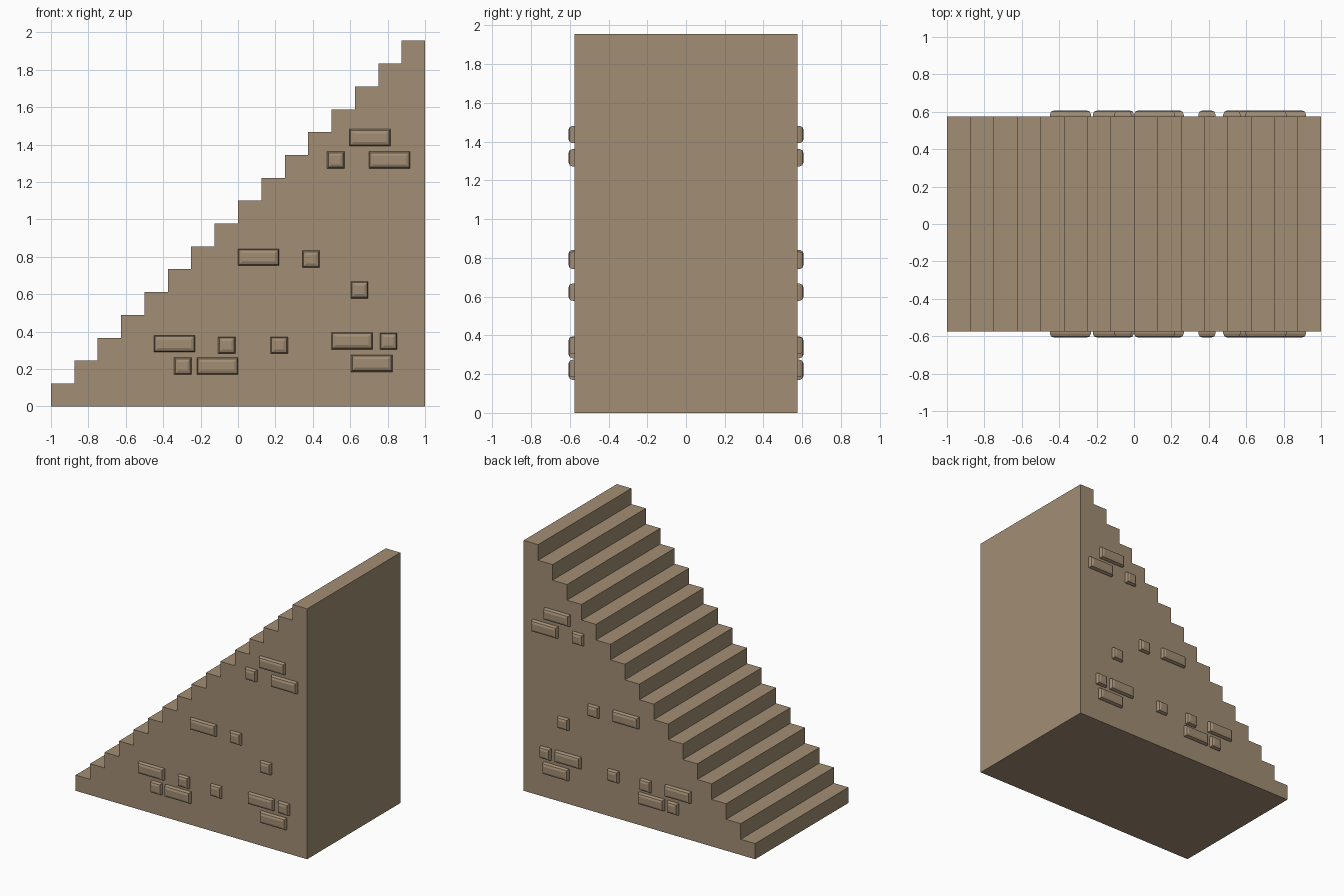
import bpy
import bmesh

cube = bpy.data.objects.get("Cube")
if cube:
    bpy.data.objects.remove(cube, do_unlink=True)

STEPS, LENGTH, HEIGHT, HALF_WIDTH = 16, 2.0, 1.955, 0.575
RUN, RISE = LENGTH / STEPS, HEIGHT / STEPS
BRICK_HEIGHT, PROUD, SUNK = 0.09, 0.032, 0.03

stone = bpy.data.materials.new("sandstone")
stone.use_nodes = True
stone.diffuse_color = (0.36, 0.27, 0.175, 1)
bsdf = stone.node_tree.nodes["Principled BSDF"]
bsdf.inputs["Base Color"].default_value = stone.diffuse_color
bsdf.inputs["Roughness"].default_value = 0.9


def add_object(name, bm):
    bmesh.ops.recalc_face_normals(bm, faces=bm.faces[:])
    mesh = bpy.data.meshes.new(name)
    bm.to_mesh(mesh)
    bm.free()
    mesh.materials.append(stone)
    obj = bpy.data.objects.new(name, mesh)
    bpy.context.collection.objects.link(obj)
    return obj


# Solid staircase: stepped side profile extruded across the width
profile = [(LENGTH / 2, 0), (-LENGTH / 2, 0)]
for i in range(STEPS):
    x = -LENGTH / 2 + i * RUN
    z = (i + 1) * RISE
    profile += [(x, z), (x + RUN, z)]
bm = bmesh.new()
side = bm.faces.new([bm.verts.new((x, -HALF_WIDTH, z)) for x, z in profile])
extruded = bmesh.ops.extrude_face_region(bm, geom=[side], use_keep_orig=True)
moved = [v for v in extruded["geom"] if isinstance(v, bmesh.types.BMVert)]
bmesh.ops.translate(bm, verts=moved, vec=(0, 2 * HALF_WIDTH, 0))
add_object("staircase", bm)


# Raised brick with chamfered outer edges, mirrored to the back wall
def brick(name, x, z, width):
    bm = bmesh.new()
    bmesh.ops.create_cube(bm, size=1)
    bmesh.ops.scale(bm, verts=bm.verts, vec=(width, PROUD + SUNK, BRICK_HEIGHT))
    outer = [e for e in bm.edges if all(v.co.y < 0 for v in e.verts)]
    bmesh.ops.bevel(bm, geom=outer, offset=0.022, segments=2, profile=0.5,
                    affect='EDGES', clamp_overlap=True)
    y = -HALF_WIDTH + (SUNK - PROUD) / 2
    bmesh.ops.translate(bm, verts=bm.verts, vec=(x, y, z))
    obj = add_object(name, bm)
    mirror = obj.modifiers.new("both_walls", 'MIRROR')
    mirror.use_axis = (False, True, False)
    mirror.use_mirror_merge = False


long_bricks = [(-0.34, 0.335), (-0.11, 0.215), (0.61, 0.35), (0.715, 0.23),
               (0.11, 0.797), (0.705, 1.437), (0.81, 1.317)]
short_bricks = [(-0.295, 0.215), (-0.06, 0.327), (0.22, 0.327), (0.805, 0.348),
                (0.65, 0.623), (0.39, 0.787), (0.523, 1.317)]
for n, (x, z) in enumerate(long_bricks, 1):
    brick(f"long_brick_{n}", x, z, 0.22)
for n, (x, z) in enumerate(short_bricks, 1):
    brick(f"short_brick_{n}", x, z, 0.092)
